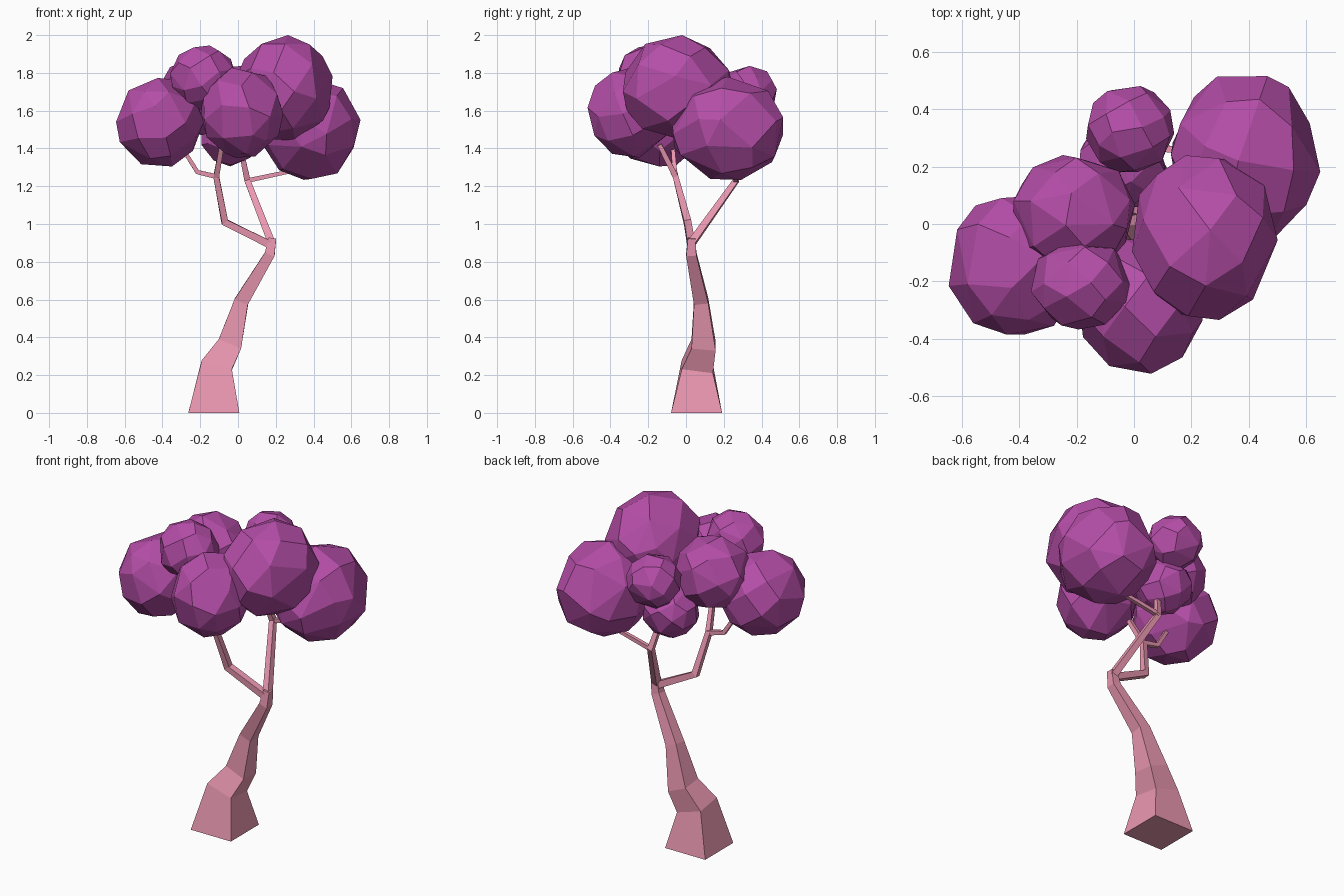
import bpy, bmesh, random, math
from mathutils import Vector, Euler

if "Cube" in bpy.data.objects:
    bpy.data.objects.remove(bpy.data.objects["Cube"])

random.seed(11)

def material(name, rgb):
    m = bpy.data.materials.new(name)
    m.diffuse_color = (*rgb, 1)
    m.use_nodes = True
    m.node_tree.nodes["Principled BSDF"].inputs["Base Color"].default_value = m.diffuse_color
    return m

bark = material("pink_bark", (0.82, 0.31, 0.44))
leaf = material("purple_leaf", (0.46, 0.075, 0.39))

def finish(bm, name, mat):
    bmesh.ops.recalc_face_normals(bm, faces=bm.faces[:])
    me = bpy.data.meshes.new(name)
    bm.to_mesh(me)
    bm.free()
    me.materials.append(mat)
    ob = bpy.data.objects.new(name, me)
    bpy.context.collection.objects.link(ob)

def limb(name, path):
    """Four-sided tapering tube along points (x, y, z, half width)."""
    bm = bmesh.new()
    pts = [Vector(p[:3]) for p in path]
    rings = []
    for i, p in enumerate(pts):
        into = (p - pts[i - 1]).normalized() if i else Vector()
        out = (pts[i + 1] - p).normalized() if i < len(pts) - 1 else Vector()
        t = (into + out).normalized()
        if p.z == 0:
            t = Vector((0, 0, 1))
        a = Vector((0, 1, 0)).cross(t).normalized()
        b = t.cross(a)
        h = path[i][3]
        rings.append([bm.verts.new(p + h * (u * a + v * b))
                      for u, v in ((-1, -1), (1, -1), (1, 1), (-1, 1))])
    for r, s in zip(rings, rings[1:]):
        for k in range(4):
            n = (k + 1) % 4
            bm.faces.new((r[k], r[n], s[n], s[k]))
    bm.faces.new(rings[0])
    bm.faces.new(rings[-1])
    finish(bm, name, bark)

def clump(name, centre, radii, count=34):
    """Coarse faceted ball: hull of uneven sphere points, fitted to its extents."""
    bm = bmesh.new()
    rot = Euler([random.uniform(0, 6.28) for _ in range(3)]).to_matrix()
    pts = []
    for i in range(count):
        z = 1 - (2 * i + 1) / count
        ang = i * 2.39996
        r = math.sqrt(1 - z * z)
        p = Vector((r * math.cos(ang), r * math.sin(ang), z))
        p += Vector([random.uniform(-0.13, 0.13) for _ in range(3)])
        pts.append(rot @ p.normalized() * random.uniform(0.97, 1.03))
    lo = [min(p[k] for p in pts) for k in range(3)]
    hi = [max(p[k] for p in pts) for k in range(3)]
    for p in pts:
        q = Vector([2 * (p[k] - lo[k]) / (hi[k] - lo[k]) - 1 for k in range(3)])
        q *= min(1, 1.02 / q.length)
        bm.verts.new([centre[k] + radii[k] * q[k] for k in range(3)])
    bmesh.ops.convex_hull(bm, input=bm.verts[:])
    bmesh.ops.delete(bm, geom=[v for v in bm.verts if not v.link_faces], context='VERTS')
    # Merge nearly flat neighbours into larger facets
    bmesh.ops.dissolve_limit(bm, angle_limit=math.radians(10),
                             verts=bm.verts[:], edges=bm.edges[:])
    finish(bm, name, leaf)

# Trunk and branches
limb("trunk", [(-0.128, 0.056, 0, 0.135), (-0.115, 0.06, 0.245, 0.083),
               (-0.045, 0.093, 0.36, 0.064), (0.018, 0.08, 0.59, 0.038),
               (0.168, 0.028, 0.84, 0.027), (0.182, 0.03, 0.925, 0.02)])
limb("left_branch", [(0.17, 0.028, 0.89, 0.02), (-0.07, 0.008, 1.01, 0.019),
                     (-0.115, -0.055, 1.25, 0.015), (-0.085, -0.14, 1.42, 0.012)])
limb("left_twig", [(-0.11, -0.055, 1.25, 0.013), (-0.215, -0.06, 1.275, 0.012),
                   (-0.3, -0.07, 1.41, 0.01)])
limb("right_branch", [(0.178, 0.03, 0.9, 0.02), (0.05, 0.265, 1.23, 0.016),
                      (0.01, 0.21, 1.42, 0.012)])
limb("right_twig", [(0.05, 0.265, 1.23, 0.012), (0.33, 0.25, 1.29, 0.01)])

# Leaf clumps
clump("leaf_left", (-0.415, -0.145, 1.54), (0.235, 0.253, 0.24))
clump("leaf_front", (0.02, -0.285, 1.59), (0.22, 0.237, 0.24))
clump("leaf_top", (0.245, -0.045, 1.72), (0.257, 0.29, 0.28))
clump("leaf_right", (0.385, 0.225, 1.505), (0.265, 0.305, 0.275))
clump("leaf_middle", (-0.21, 0.035, 1.68), (0.215, 0.21, 0.21))
clump("leaf_upper_left", (-0.185, -0.21, 1.775), (0.175, 0.16, 0.17))
clump("leaf_back", (-0.015, 0.33, 1.685), (0.155, 0.155, 0.155))
clump("leaf_lower_back", (-0.04, 0.205, 1.465), (0.16, 0.16, 0.16))
